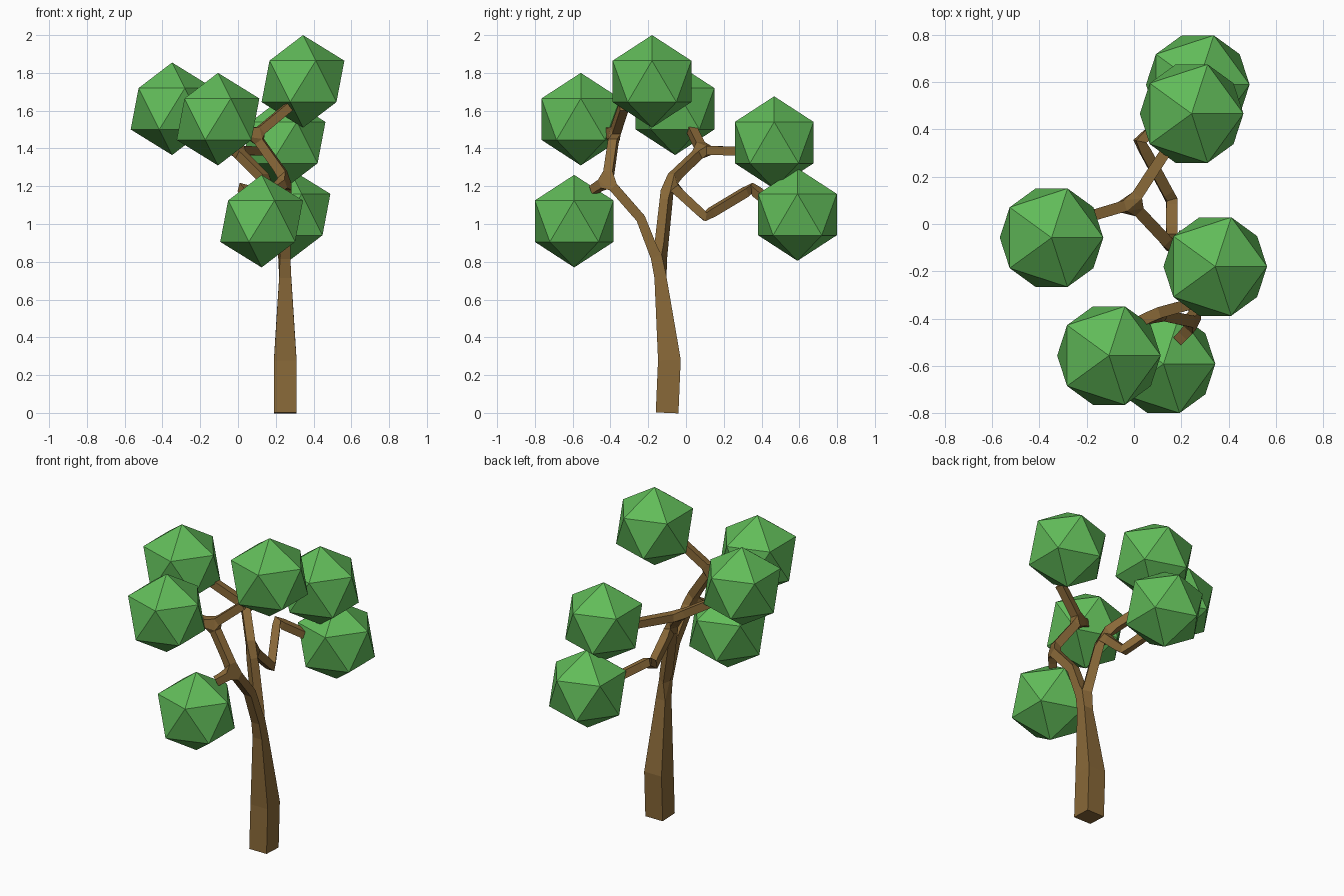
import bpy

def material(name, color):
    m = bpy.data.materials.new(name)
    m.diffuse_color = color
    return m

bark = material("bark", (0.25, 0.14, 0.04, 1))
leaf = material("leaf", (0.12, 0.5, 0.1, 1))

# Branch skeleton: (parent index, x, y, z, half width)
nodes = [
    (None, 0.25, -0.10, 0.0, 0.06),     # 0 trunk base
    (0, 0.25, -0.088, 0.28, 0.06),      # 1
    (1, 0.25, -0.142, 0.78, 0.028),     # 2 main fork
    (2, 0.25, -0.24, 1.03, 0.025),      # 3 front limb
    (3, 0.26, -0.415, 1.23, 0.025),     # 4
    (4, 0.19, -0.49, 1.18, 0.023),      # 5 to lower front clump
    (4, 0.09, -0.38, 1.47, 0.024),      # 6
    (6, 0.27, -0.33, 1.62, 0.023),      # 7 to top clump
    (6, -0.03, -0.44, 1.51, 0.023),     # 8 to left front clump
    (2, 0.16, -0.095, 1.22, 0.025),     # 9 rear limb
    (9, -0.01, 0.085, 1.39, 0.024),     # 10
    (10, -0.23, 0.02, 1.52, 0.023),     # 11 to left clump
    (10, 0.15, 0.33, 1.385, 0.023),     # 12 to rear upper clump
    (9, 0.16, 0.10, 1.04, 0.023),       # 13
    (13, 0.025, 0.35, 1.19, 0.023),     # 14
    (14, 0.16, 0.46, 1.10, 0.023),      # 15 to rear lower clump
]

# Trunk and branches: skinned skeleton with square sections
mesh = bpy.data.meshes.new("trunk_and_branches")
mesh.from_pydata([n[1:4] for n in nodes],
                 [(n[0], i) for i, n in enumerate(nodes) if n[0] is not None], [])
tree = bpy.data.objects.new("trunk_and_branches", mesh)
bpy.context.collection.objects.link(tree)
skin = tree.modifiers.new("skin", 'SKIN')
skin.use_smooth_shade = False
for sv, n in zip(mesh.skin_vertices[0].data, nodes):
    sv.radius = (n[4], n[4])
mesh.materials.append(bark)

# Leaf clumps: equal icosahedra
clumps = {
    "top": (0.344, -0.18, 1.755),
    "left": (-0.349, -0.058, 1.61),
    "left_front": (-0.106, -0.557, 1.555),
    "rear_upper": (0.244, 0.467, 1.431),
    "rear_lower": (0.27, 0.59, 1.05),
    "lower_front": (0.125, -0.592, 1.015),
}
for name, pos in clumps.items():
    bpy.ops.mesh.primitive_ico_sphere_add(subdivisions=1, radius=0.245, location=pos)
    ob = bpy.context.object
    ob.name = "leaf_clump_" + name
    ob.data.materials.append(leaf)
